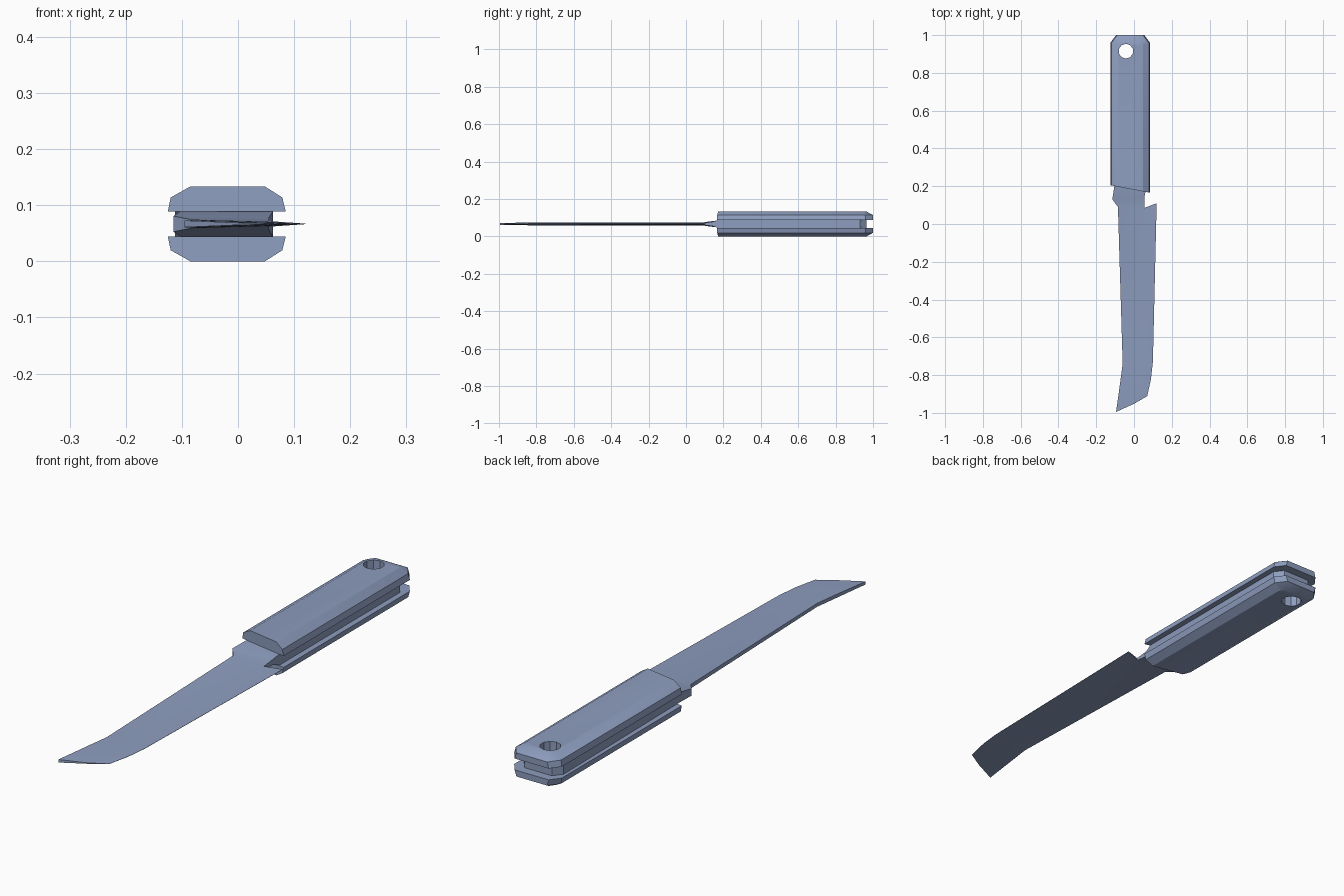
import bpy, bmesh, math

MID_Z = 0.0667

cube = bpy.data.objects.get("Cube")
if cube:
    bpy.data.objects.remove(cube, do_unlink=True)

steel = bpy.data.materials.new("blue grey")
steel.use_nodes = True
colour = (0.27, 0.34, 0.52, 1)
steel.diffuse_color = colour
steel.node_tree.nodes["Principled BSDF"].inputs["Base Color"].default_value = colour


def finish(name, bm):
    bmesh.ops.recalc_face_normals(bm, faces=bm.faces[:])
    mesh = bpy.data.meshes.new(name)
    bm.to_mesh(mesh)
    bm.free()
    mesh.materials.append(steel)
    obj = bpy.data.objects.new(name, mesh)
    bpy.context.collection.objects.link(obj)
    return obj


def handle_scale(name, side):
    """Handle half: three stacked outlines, chamfered at the sides and butt."""
    bm = bmesh.new()
    levels = []
    # height from centre, left x, right x, butt y, corner cut
    for h, x0, x1, y1, cut in [(0.0225, -0.125, 0.085, 1.0, 0.04),
                               (0.047, -0.12, 0.079, 1.0, 0.042),
                               (0.0667, -0.085, 0.048, 0.965, 0.02)]:
        def front(x):
            return 0.19 - 0.19 * (x + 0.045)
        outline = [(x1, front(x1)), (x1, y1 - cut), (x1 - cut * 0.75, y1),
                   (x0 + cut * 0.75, y1), (x0, y1 - cut), (x0, front(x0))]
        levels.append([bm.verts.new((x, y, MID_Z + side * h)) for x, y in outline])
    for low, high in zip(levels, levels[1:]):
        for i in range(6):
            j = (i + 1) % 6
            bm.faces.new((low[i], low[j], high[j], high[i]))
    bm.faces.new(levels[0])
    bm.faces.new(levels[-1])
    return finish(name, bm)


def blade_and_tang():
    """Rows of (x, y, half thickness) from butt to tip; blade rows add an edge."""
    rows = [
        [(-0.085, 0.965, 0.0222), (0.035, 0.965, 0.0222)],
        [(-0.112, 0.93, 0.0222), (0.062, 0.93, 0.0222)],
        [(-0.103, 0.205, 0.0222), (0.062, 0.175, 0.0222)],
        [(-0.115, 0.13, 0.014), (0.055, 0.14, 0.011)],
        [(-0.085, 0.09, 0.008), (0.055, 0.085, 0.005), (0.12, 0.11, 0.0005)],
        [(-0.06, -0.74, 0.007), (0.05, -0.74, 0.004), (0.1, -0.73, 0.0005)],
        [(-0.072, -0.83, 0.007), (0.04, -0.83, 0.004), (0.09, -0.82, 0.0005)],
        [(-0.083, -0.91, 0.0065), (0.025, -0.91, 0.003), (0.07, -0.91, 0.0005)],
        [(-0.095, -0.995, 0.006), (0.0, -0.952, 0.002), (0.069, -0.912, 0.0005)],
    ]
    bm = bmesh.new()
    sheets = [[[bm.verts.new((x, y, MID_Z + s * h)) for x, y, h in row]
               for row in rows] for s in (1, -1)]
    for sheet in sheets:
        for a, b in zip(sheet, sheet[1:]):
            for i in range(min(len(a), len(b)) - 1):
                bm.faces.new((a[i], a[i + 1], b[i + 1], b[i]))
    # close the rim between the upper and lower sheets
    upper = [v for row in sheets[0] for v in row]
    lower = [v for row in sheets[1] for v in row]
    twin = dict(zip(upper, lower))
    for e in [e for e in bm.edges if e.is_boundary and e.verts[0] in twin]:
        a, b = e.verts
        bm.faces.new((a, b, twin[b], twin[a]))
    return finish("blade_and_tang", bm)


parts = [handle_scale("upper_handle_scale", 1),
         handle_scale("lower_handle_scale", -1),
         blade_and_tang()]

# hanging hole through the butt
bpy.ops.mesh.primitive_cylinder_add(vertices=10, radius=0.039, depth=0.5,
                                    location=(-0.043, 0.915, MID_Z))
cutter = bpy.context.object
cutter.name = "hole_cutter"
cutter.hide_render = True
cutter.data.materials.append(steel)

for obj in parts:
    mod = obj.modifiers.new("hanging_hole", "BOOLEAN")
    mod.operation = "DIFFERENCE"
    mod.solver = "EXACT"
    mod.object = cutter
    bpy.ops.object.select_all(action="DESELECT")
    obj.select_set(True)
    bpy.context.view_layer.objects.active = obj
    bpy.ops.object.modifier_apply(modifier=mod.name)
    bpy.ops.object.shade_smooth_by_angle(angle=math.radians(30))

bpy.data.objects.remove(cutter, do_unlink=True)
